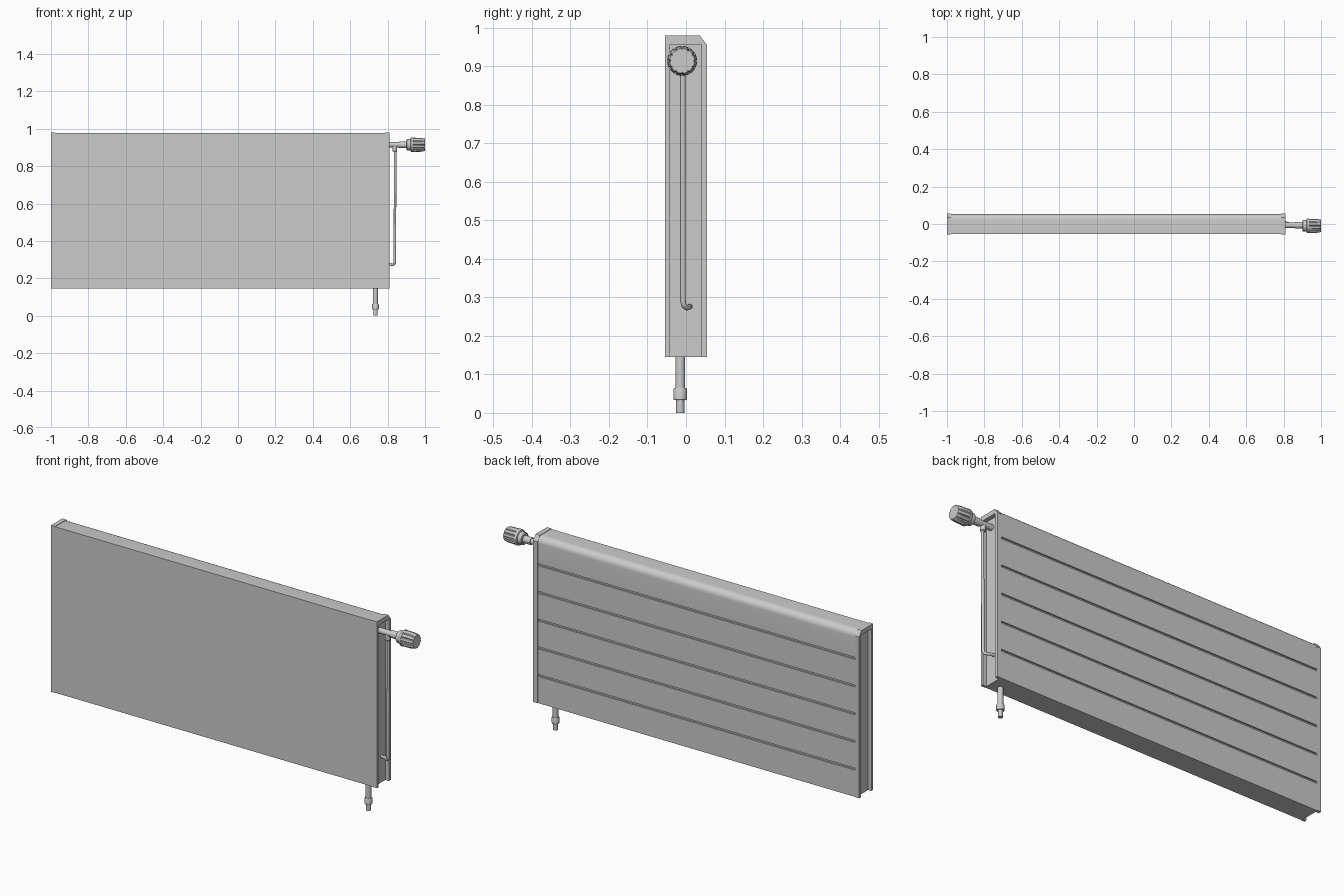
import bpy, bmesh, math
from mathutils import Vector

if "Cube" in bpy.data.objects:
    bpy.data.objects.remove(bpy.data.objects["Cube"])


def finish(bm, name, smooth=True):
    bmesh.ops.recalc_face_normals(bm, faces=bm.faces)
    me = bpy.data.meshes.new(name)
    bm.to_mesh(me)
    bm.free()
    ob = bpy.data.objects.new(name, me)
    bpy.context.collection.objects.link(ob)
    if smooth:
        bpy.ops.object.select_all(action='DESELECT')
        ob.select_set(True)
        bpy.context.view_layer.objects.active = ob
        bpy.ops.object.shade_smooth_by_angle(angle=math.radians(32))
    return ob


def extrude_x(name, profile, x0, x1, smooth=False):
    """Closed (y, z) profile extruded along x."""
    bm = bmesh.new()
    f = bm.faces.new([bm.verts.new((x0, y, z)) for y, z in profile])
    g = bmesh.ops.extrude_face_region(bm, geom=[f])
    moved = [v for v in g['geom'] if isinstance(v, bmesh.types.BMVert)]
    bmesh.ops.translate(bm, verts=moved, vec=(x1 - x0, 0, 0))
    return finish(bm, name, smooth)


def lathe(name, origin, axis, rings, segs=32, groove=None):
    """Rings of (distance, radius) around an axis; groove(i) scales each spoke."""
    rot = Vector((0, 0, 1)).rotation_difference(Vector(axis))
    bm = bmesh.new()
    loops = []
    for t, r in rings:
        loop = []
        for i in range(segs):
            a = 2 * math.pi * i / segs
            k = r * (groove(i) if groove else 1)
            p = Vector((k * math.cos(a), k * math.sin(a), t))
            loop.append(bm.verts.new(Vector(origin) + rot @ p))
        loops.append(loop)
    for a, b in zip(loops, loops[1:]):
        for i in range(segs):
            j = (i + 1) % segs
            bm.faces.new((a[i], a[j], b[j], b[i]))
    bm.faces.new(loops[0])
    bm.faces.new(loops[-1])
    return finish(bm, name)


def tube(name, pts, r):
    cu = bpy.data.curves.new(name, 'CURVE')
    cu.dimensions = '3D'
    cu.bevel_depth = r
    cu.bevel_resolution = 3
    cu.use_fill_caps = True
    sp = cu.splines.new('POLY')
    sp.points.add(len(pts) - 1)
    for p, co in zip(sp.points, pts):
        p.co = (*co, 1)
    ob = bpy.data.objects.new(name, cu)
    bpy.context.collection.objects.link(ob)
    return ob


# Radiator body: flat front, rounded top back edge, five grooves in the back
BOTTOM, TOP = 0.145, 0.98
back = 0.053
body = [(-back, BOTTOM), (-back, 0.978)]
for i in range(9):
    a = math.radians(90 - 90 * i / 8)
    body.append((0.021 + 0.032 * math.cos(a), 0.946 + 0.032 * math.sin(a)))
for k in range(5, 0, -1):
    z = BOTTOM + 0.139 * k
    body += [(back, z + 0.005), (back - 0.008, z + 0.005),
             (back - 0.008, z - 0.005), (back, z - 0.005)]
body.append((back, BOTTOM))
extrude_x("radiator_body", body, -0.982, 0.79, True)

# End frames: chamfered channel, open at the bottom
frame = [(-0.055, BOTTOM), (-0.055, TOP), (0.036, TOP), (0.055, 0.955),
         (0.055, BOTTOM), (0.040, BOTTOM), (0.040, 0.957),
         (-0.042, 0.957), (-0.042, BOTTOM)]
extrude_x("left_end_frame", frame, -1.0, -0.978)
extrude_x("right_end_frame", frame, 0.786, 0.81)

# Thermostatic valve: stem, collar and ribbed head
VY, VZ = -0.01, 0.914
X = (1, 0, 0)
lathe("valve_stem", (0.78, VY + 0.003, VZ), X,
      [(0, 0.014), (0.08, 0.014), (0.08, 0.018), (0.125, 0.018)])
lathe("head_collar", (0.9, VY, VZ), X,
      [(0, 0.026), (0.003, 0.03), (0.022, 0.031), (0.024, 0.037),
       (0.028, 0.039), (0.036, 0.039), (0.038, 0.034)], 48)
lathe("head_grip", (0.936, VY, VZ), X,
      [(0, 0.038), (0.04, 0.0375), (0.061, 0.034), (0.064, 0.032)],
      60, lambda i: 0.91 if i % 5 == 0 else 1)

# Thin connecting pipe with nut and lower hook into the end recess
lathe("pipe_nut", (0.838, -0.008, 0.878), (0, 0, 1),
      [(0, 0.010), (0.004, 0.013), (0.024, 0.013), (0.03, 0.013)], 16)
tube("side_pipe", [(0.841, -0.008, 0.9), (0.838, -0.008, 0.292),
                   (0.837, -0.006, 0.281), (0.833, -0.002, 0.275),
                   (0.826, 0.003, 0.273), (0.812, 0.008, 0.275),
                   (0.785, 0.010, 0.276)], 0.007)

# Supply connection below the body
lathe("supply_pipe", (0.735, -0.015, 0), (0, 0, 1),
      [(0, 0.011), (0.033, 0.011), (0.033, 0.016), (0.036, 0.018),
       (0.060, 0.018), (0.064, 0.016), (0.064, 0.0128), (0.15, 0.0128)], 24)
